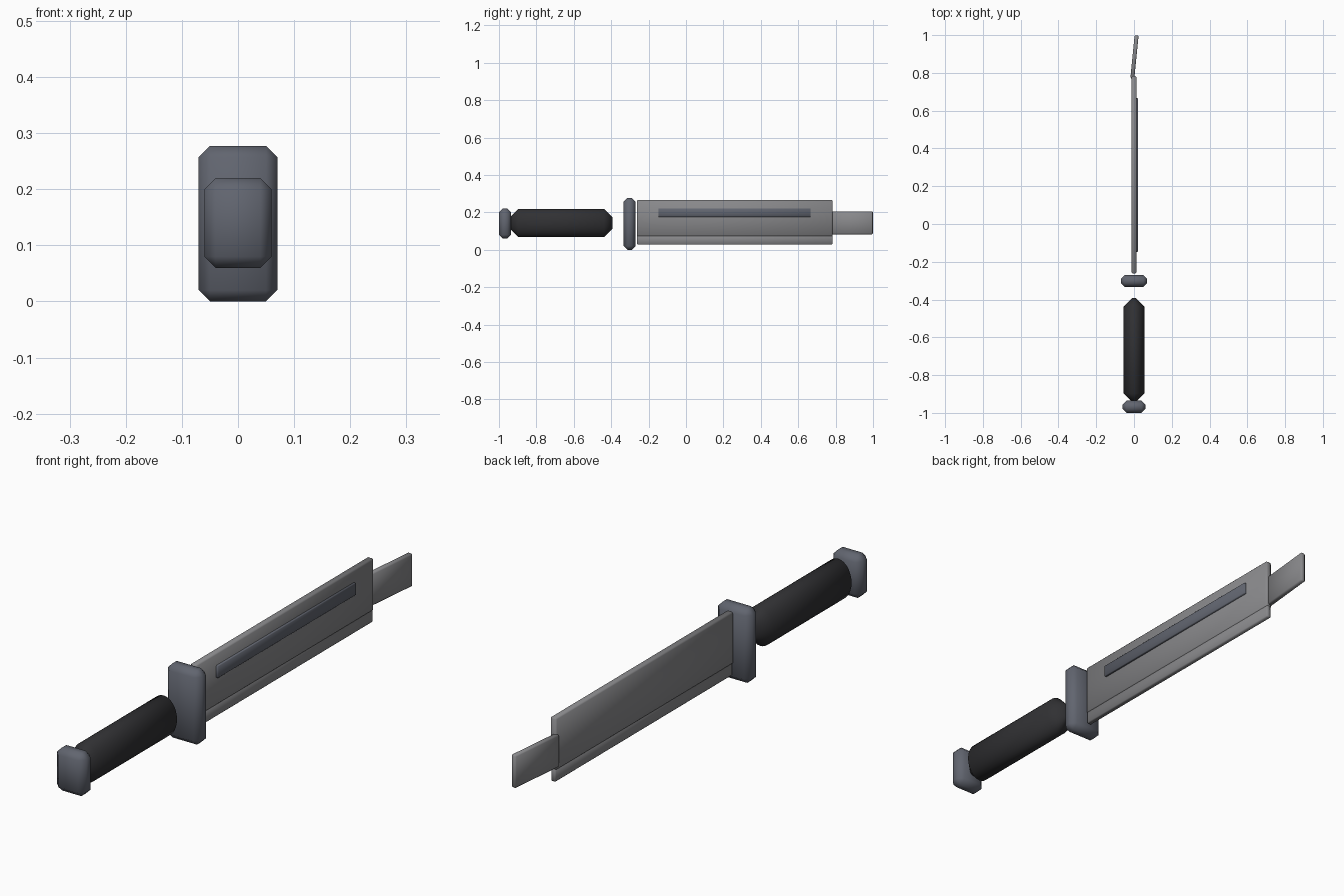
import bpy, bmesh, math
from mathutils import Matrix

if "Cube" in bpy.data.objects:
    bpy.data.objects.remove(bpy.data.objects["Cube"])


def material(name, rgb):
    m = bpy.data.materials.new(name)
    m.diffuse_color = (*rgb, 1)
    m.use_nodes = True
    m.node_tree.nodes["Principled BSDF"].inputs["Base Color"].default_value = m.diffuse_color
    return m


STEEL = material("steel", (0.25, 0.25, 0.26))
GUNMETAL = material("gunmetal", (0.12, 0.13, 0.16))
RUBBER = material("rubber", (0.03, 0.03, 0.033))


def finish(name, bm, mat, bevel, segments=1, turn=0.0, centre=(0, 0, 0)):
    mesh = bpy.data.meshes.new(name)
    bm.to_mesh(mesh)
    bm.free()
    mesh.materials.append(mat)
    ob = bpy.data.objects.new(name, mesh)
    bpy.context.collection.objects.link(ob)
    ob.location = centre
    ob.rotation_euler.z = turn
    if bevel:
        mod = ob.modifiers.new("Bevel", 'BEVEL')
        mod.width = bevel
        mod.segments = segments
        mod.limit_method = 'ANGLE'
    bpy.ops.object.select_all(action='DESELECT')
    ob.select_set(True)
    bpy.context.view_layer.objects.active = ob
    if bevel:
        bpy.ops.object.modifier_apply(modifier="Bevel")
    bpy.ops.object.shade_smooth_by_angle(angle=math.radians(50))
    return ob


def box(name, x, y, z, mat, bevel, turn=0.0):
    """Bevelled box from (min, max) ranges, turned about its own centre."""
    size = [r[1] - r[0] for r in (x, y, z)]
    centre = [(r[0] + r[1]) / 2 for r in (x, y, z)]
    bm = bmesh.new()
    bmesh.ops.create_cube(bm, size=1, matrix=Matrix.Diagonal((*size, 1)))
    return finish(name, bm, mat, bevel, 1, turn, centre)


# Pommel and guard: chunky chamfered blocks
box("pommel", (-0.06, 0.06), (-1.0, -0.935), (0.06, 0.22), GUNMETAL, 0.02)
box("guard", (-0.07, 0.07), (-0.333, -0.27), (0.0, 0.277), GUNMETAL, 0.02)

# Grip: oval rod with chamfered ends
bm = bmesh.new()
rings = []
for y, inset in ((-0.942, 0.045), (-0.897, 0), (-0.438, 0), (-0.393, 0.045)):
    rings.append([bm.verts.new(((0.055 - inset) * math.cos(a), y,
                                0.143 + (0.075 - inset) * math.sin(a)))
                  for a in (i * math.tau / 32 for i in range(32))])
for lo, hi in zip(rings, rings[1:]):
    for i in range(32):
        j = (i + 1) % 32
        bm.faces.new((lo[i], lo[j], hi[j], hi[i]))
bm.faces.new(rings[0])
bm.faces.new(rings[-1])
bmesh.ops.recalc_face_normals(bm, faces=bm.faces)
finish("grip", bm, RUBBER, 0)

# Blade body with a slightly thinner cutting edge strip below
box("blade", (-0.013, 0.013), (-0.262, 0.783), (0.072, 0.267), STEEL, 0.005)
box("cutting_edge", (-0.01, 0.01), (-0.262, 0.783), (0.028, 0.08), STEEL, 0.004)

# Raised strip on the right face only
box("blade_strip", (0.005, 0.021), (-0.147, 0.666), (0.176, 0.222), GUNMETAL, 0.002)

# Blade tip, turned slightly sideways
box("blade_tip", (-0.008, 0.013), (0.77, 0.999), (0.083, 0.206), STEEL, 0.005,
    math.radians(-5.7))
